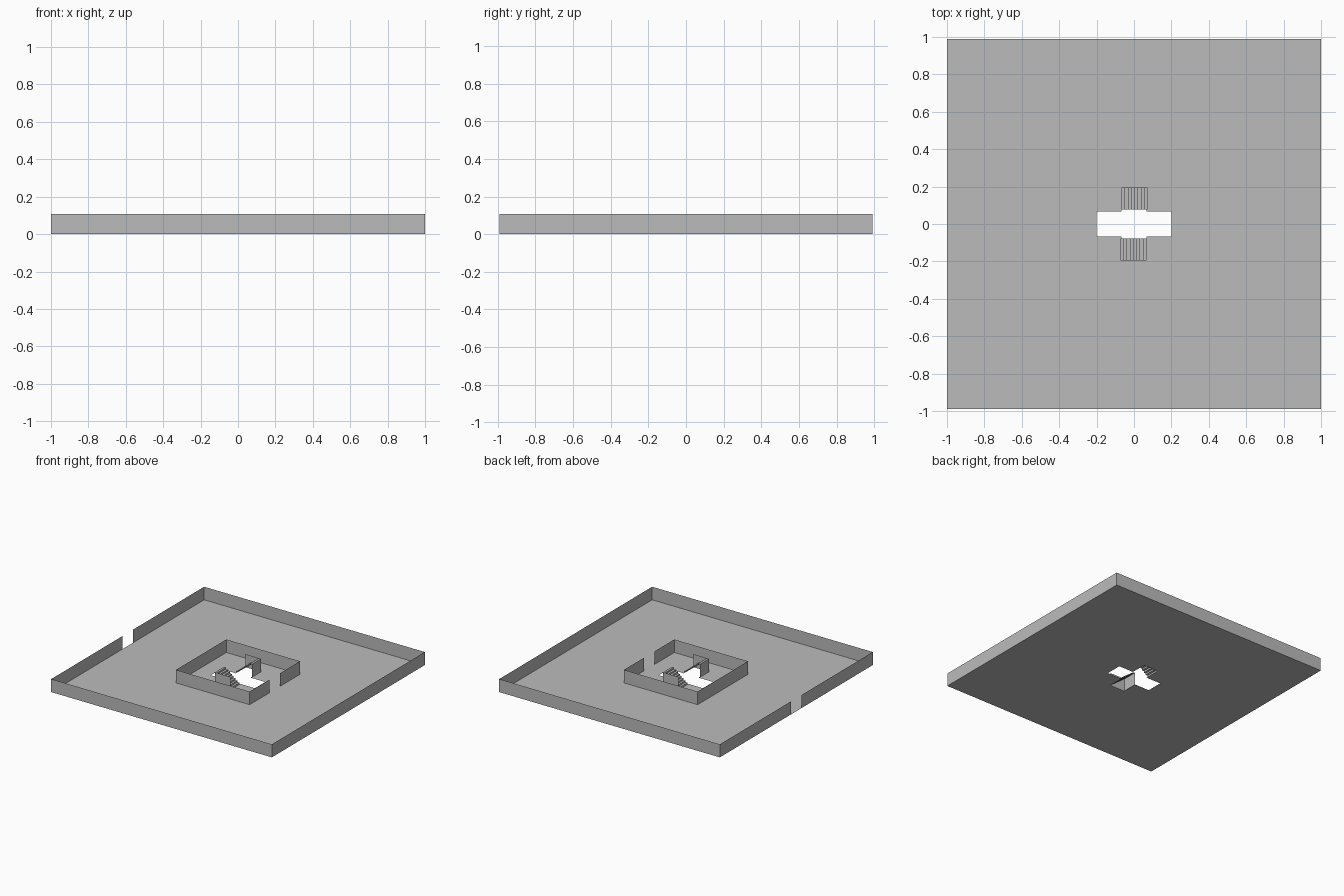
import bpy
import bmesh

old = bpy.data.objects.get("Cube")
if old:
    bpy.data.objects.remove(old, do_unlink=True)

# One plain grey for everything
GREY = (0.5, 0.5, 0.5, 1.0)
grey = bpy.data.materials.new("plain grey")
grey.use_nodes = True
grey.diffuse_color = GREY
grey.node_tree.nodes["Principled BSDF"].inputs["Base Color"].default_value = GREY

HEIGHT = 0.107           # wall height
ARM_X, ARM_Y = 0.2, 0.196   # reach of the cross-shaped opening
HALF = 0.067             # half width of the opening and doorways
STEPS = 8


def make_object(name, quads):
    bm = bmesh.new()
    for quad in quads:
        bm.faces.new([bm.verts.new(p) for p in quad])
    bmesh.ops.remove_doubles(bm, verts=bm.verts, dist=0.0001)
    mesh = bpy.data.meshes.new(name)
    bm.to_mesh(mesh)
    bm.free()
    mesh.materials.append(grey)
    obj = bpy.data.objects.new(name, mesh)
    bpy.context.collection.objects.link(obj)
    return obj


def wall(a, b, top=HEIGHT):
    """Upright sheet between two ground points."""
    return [(*a, 0), (*b, 0), (*b, top), (*a, top)]


def enclosure(name, x, y, door_side):
    """Rectangle of thin walls with a doorway in one x side."""
    d = door_side * x
    make_object(name, [
        wall((-x, -y), (x, -y)),
        wall((x, y), (-x, y)),
        wall((-d, -y), (-d, y)),
        wall((d, -y), (d, -HALF)),
        wall((d, HALF), (d, y)),
    ])


# Floor sheet with a cross-shaped opening
xs = [-1, -ARM_X, -HALF, HALF, ARM_X, 1]
ys = [-0.99, -ARM_Y, -HALF, HALF, ARM_Y, 0.99]
opening = {(1, 2), (2, 1), (2, 2), (2, 3), (3, 2)}
make_object("floor", [
    [(xs[i], ys[j], 0), (xs[i + 1], ys[j], 0),
     (xs[i + 1], ys[j + 1], 0), (xs[i], ys[j + 1], 0)]
    for i in range(5) for j in range(5) if (i, j) not in opening])

# Outer and inner walls, doorways on opposite sides
enclosure("outer_wall", 1.0, 0.99, -1)
enclosure("inner_wall", 0.334, 0.326, 1)


# Open-backed stairs, one the half-turn copy of the other
def stairs(name, s):
    start, end = -HALF, 0.072
    inner, outer = 0.077, ARM_Y
    run, rise = (end - start) / STEPS, HEIGHT / STEPS
    quads = []
    for k in range(STEPS):
        x0, x1 = start + k * run, start + (k + 1) * run
        z0, z1 = k * rise, (k + 1) * rise
        quads.append([(x0, outer, z0), (x0, inner, z0), (x0, inner, z1), (x0, outer, z1)])
        quads.append([(x0, inner, z1), (x1, inner, z1), (x1, outer, z1), (x0, outer, z1)])
    quads.append(wall((end, inner), (end, outer)))      # tall end
    quads.append(wall((start, outer), (end, outer)))    # side panel
    make_object(name, [[(s * x, s * y, z) for x, y, z in q] for q in quads])


stairs("back_stairs", 1)
stairs("front_stairs", -1)
